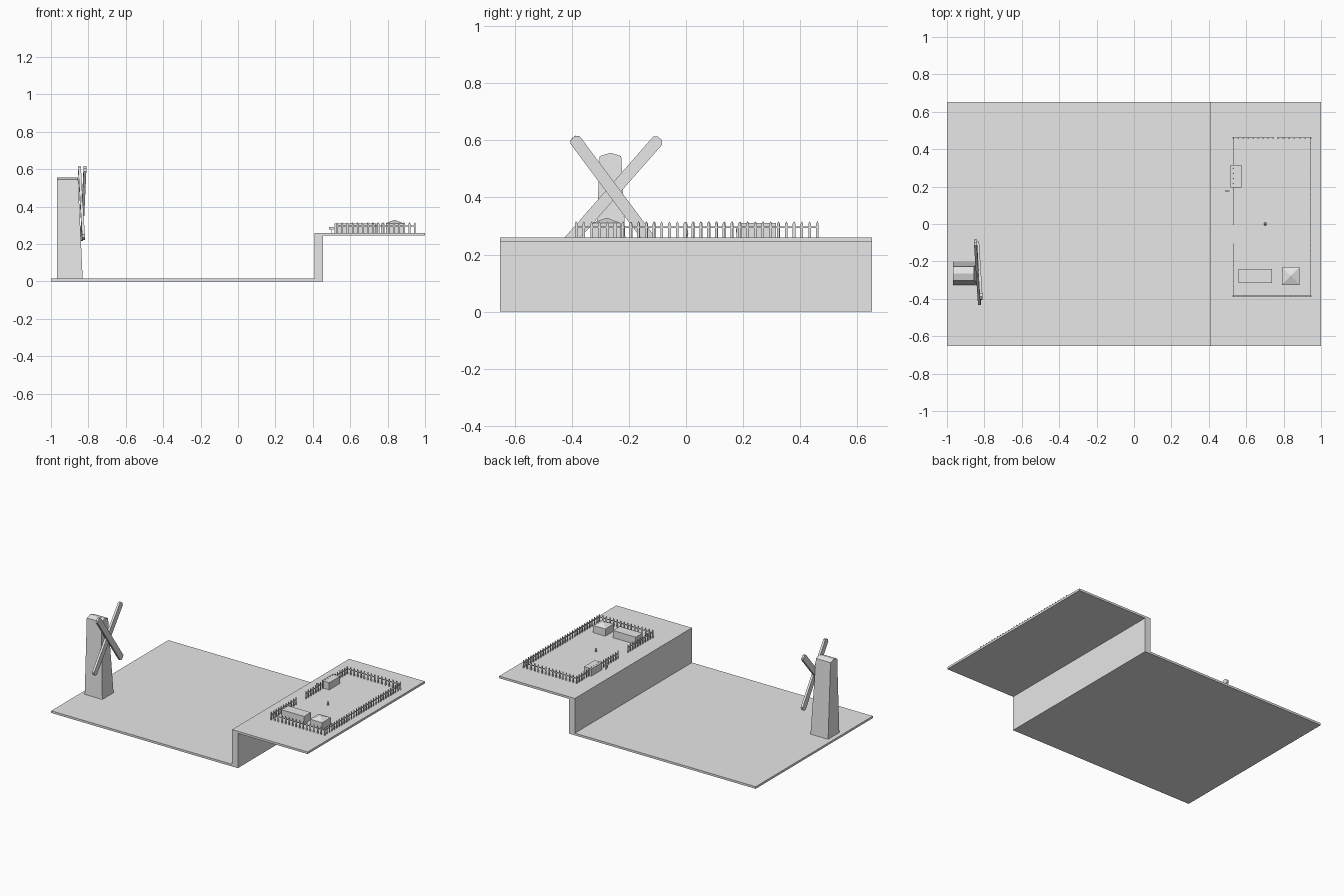
import bpy, bmesh
from mathutils import Vector, Matrix

cube = bpy.data.objects.get("Cube")
if cube:
    bpy.data.objects.remove(cube, do_unlink=True)

grey = bpy.data.materials.new("plain_grey")
grey.use_nodes = True
grey.diffuse_color = (0.8, 0.8, 0.8, 1)
grey.node_tree.nodes["Principled BSDF"].inputs["Base Color"].default_value = (0.8, 0.8, 0.8, 1)


def finish(name, bm):
    bmesh.ops.recalc_face_normals(bm, faces=bm.faces)
    mesh = bpy.data.meshes.new(name)
    bm.to_mesh(mesh)
    bm.free()
    mesh.materials.append(grey)
    obj = bpy.data.objects.new(name, mesh)
    bpy.context.collection.objects.link(obj)
    return obj


def loft(bm, lower, upper):
    """Solid between two matching outlines."""
    a = [bm.verts.new(p) for p in lower]
    b = [bm.verts.new(p) for p in upper]
    bm.faces.new(a)
    bm.faces.new(b)
    for i in range(len(a)):
        j = (i + 1) % len(a)
        bm.faces.new((a[i], a[j], b[j], b[i]))


def prism(bm, outline, origin, u, v, w, depth):
    """Extrude a flat outline, in axes u and v, evenly about origin along w."""
    flat = [origin + u * p + v * q for p, q in outline]
    loft(bm, [p - w * depth / 2 for p in flat], [p + w * depth / 2 for p in flat])


def add_box(bm, x0, x1, y0, y1, z0, z1):
    rect = ((x0, y0), (x1, y0), (x1, y1), (x0, y1))
    loft(bm, [(x, y, z0) for x, y in rect], [(x, y, z1) for x, y in rect])


def box(name, *bounds):
    bm = bmesh.new()
    add_box(bm, *bounds)
    return finish(name, bm)


X, Y, Z = Vector((1, 0, 0)), Vector((0, 1, 0)), Vector((0, 0, 1))
DECK = 0.26

# Stepped ground: one Z-shaped profile run from front to back
bm = bmesh.new()
step = [(-1, 0), (0.455, 0), (0.455, 0.245), (1, 0.245),
        (1, DECK), (0.41, DECK), (0.41, 0.015), (-1, 0.015)]
prism(bm, step, Vector(), X, Z, Y, 1.304)
finish("stepped_ground", bm)

# Windmill tower: tapered body with a low gabled top
bm = bmesh.new()
base = [(-0.325, 0.015), (-0.2, 0.015), (-0.227, 0.545), (-0.264, 0.556), (-0.302, 0.545)]
back = [(-0.968, y, z) for y, z in base]
front = [(-0.83 - 0.045 * z, y, z) for y, z in base]
loft(bm, back, front)
finish("windmill_tower", bm)

# Windmill sails: crossed bars with chamfered ends
sails = {
    "sail_a": (Vector((-0.818, -0.395, 0.61)), Vector((-0.836, -0.105, 0.222))),
    "sail_b": (Vector((-0.848, -0.092, 0.607)), Vector((-0.826, -0.425, 0.228))),
}
for name, (top, bottom) in sails.items():
    along = (top - bottom).normalized()
    across = X.cross(along).normalized()
    half, w, c = (top - bottom).length / 2, 0.021, 0.011
    outline = [(-half, -w + c), (-half + c, -w), (half - c, -w), (half, -w + c),
               (half, w - c), (half - c, w), (-half + c, w), (-half, w - c)]
    bm = bmesh.new()
    prism(bm, outline, (top + bottom) / 2, along, across, along.cross(across), 0.015)
    finish(name, bm)

# Picket fence with a wide gate gap on the left side and a narrow one at the back
W, H = 0.0045, 0.056
PICKET = [(-W, 0), (W, 0), (W, H - 0.008), (0, H), (-W, H - 0.008)]


def fence(name, start, end):
    a, b = Vector((*start, DECK)), Vector((*end, DECK))
    run = (b - a).normalized()
    side = Z.cross(run)
    length = (b - a).length
    count = max(1, round(length / 0.027))
    bm = bmesh.new()
    for i in range(count + 1):
        prism(bm, PICKET, a.lerp(b, i / count), run, Z, side, 0.004)
    rail = [(0, 0.033), (length, 0.033), (length, 0.039), (0, 0.039)]
    prism(bm, rail, a, run, Z, side, 0.003)
    finish(name, bm)


L, R, F, B = 0.53, 0.945, -0.385, 0.46
fence("fence_front", (L, F), (R, F))
fence("fence_side", (R, F), (R, B))
fence("fence_back_a", (L, B), (0.745, B))
fence("fence_back_b", (0.77, B), (R, B))
fence("fence_gate_a", (L, F), (L, -0.11))
fence("fence_gate_b", (L, 0), (L, B))

# Low buildings inside the fence
box("gate_house", 0.517, 0.575, 0.195, 0.315, DECK, 0.311)
box("long_house", 0.56, 0.737, -0.315, -0.24, DECK, 0.311)

# Hut with a shallow peaked roof
bm = bmesh.new()
add_box(bm, 0.79, 0.885, -0.326, -0.23, DECK, 0.311)
bm.faces.ensure_lookup_table()
roof = max(bm.faces, key=lambda f: f.calc_center_median().z)
peak = bmesh.ops.poke(bm, faces=[roof])["verts"][0]
peak.co.z = 0.329
finish("hut", bm)

# Small rounded marker in the middle of the yard
bm = bmesh.new()
bmesh.ops.create_uvsphere(bm, u_segments=10, v_segments=8, radius=1,
                          matrix=Matrix.Translation((0.702, 0, DECK + 0.015))
                          @ Matrix.Diagonal((0.008, 0.008, 0.015, 1)))
finish("yard_marker", bm)

# Signpost outside the gate house
bm = bmesh.new()
add_box(bm, 0.496, 0.501, 0.177, 0.182, DECK, 0.292)
add_box(bm, 0.486, 0.511, 0.175, 0.179, 0.278, 0.292)
finish("signpost", bm)
